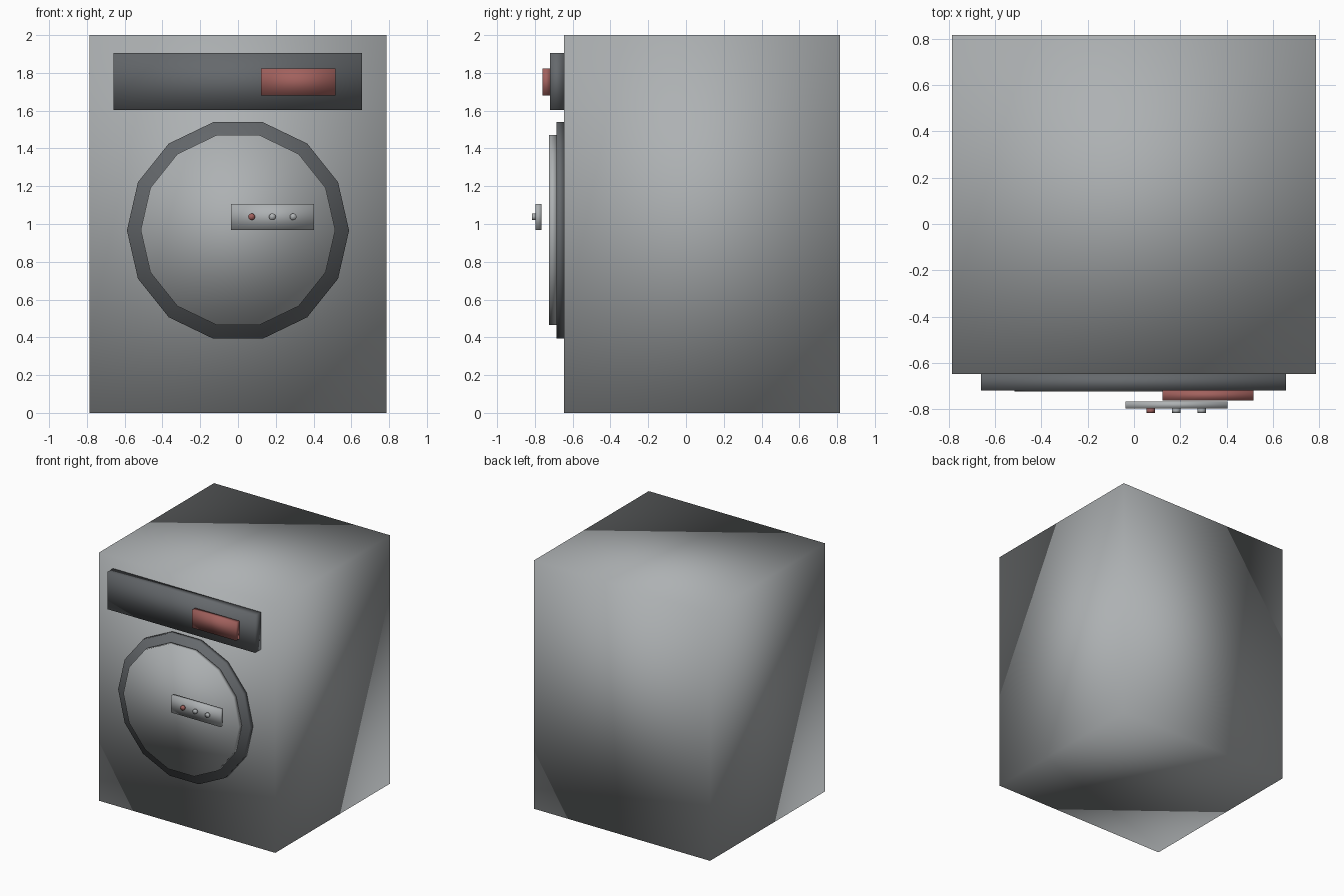
import bpy, bmesh
from math import pi
from mathutils import Matrix, Vector

cube = bpy.data.objects.get("Cube")
if cube:
    bpy.data.objects.remove(cube, do_unlink=True)


def material(name, rgb):
    mat = bpy.data.materials.new(name)
    mat.use_nodes = True
    mat.diffuse_color = (*rgb, 1)
    mat.node_tree.nodes["Principled BSDF"].inputs["Base Color"].default_value = (*rgb, 1)
    return mat


light_grey = material("light grey", (0.42, 0.44, 0.45))
dark_grey = material("dark grey", (0.13, 0.14, 0.15))
red = material("muted red", (0.36, 0.12, 0.11))


def finish(name, bm, mat):
    """Turn the bmesh into a smooth-shaded object."""
    bmesh.ops.recalc_face_normals(bm, faces=bm.faces)
    for face in bm.faces:
        face.smooth = True
    mesh = bpy.data.meshes.new(name)
    bm.to_mesh(mesh)
    bm.free()
    mesh.materials.append(mat)
    obj = bpy.data.objects.new(name, mesh)
    bpy.context.collection.objects.link(obj)
    return obj


def box(name, low, high, mat):
    low, high = Vector(low), Vector(high)
    bm = bmesh.new()
    bmesh.ops.create_cube(bm, size=1)
    bmesh.ops.scale(bm, vec=high - low, verts=bm.verts)
    bmesh.ops.translate(bm, vec=(low + high) / 2, verts=bm.verts)
    return finish(name, bm, mat)


def disc(name, x, z, radius, front, back, mat, sides=14):
    """Low-poly cylinder facing the front, with a corner on the x axis."""
    bm = bmesh.new()
    bmesh.ops.create_cone(bm, cap_ends=True, segments=sides, radius1=radius,
                          radius2=radius, depth=back - front)
    # Put the first corner on the x axis, then lay the axis along y
    first = bm.verts[:][0].co
    spin = Matrix.Rotation(pi / 2 if abs(first.x) < abs(first.y) else 0, 4, 'Z')
    bm.transform(Matrix.Translation((x, (front + back) / 2, z))
                 @ Matrix.Rotation(pi / 2, 4, 'X') @ spin)
    return finish(name, bm, mat)


# Cabinet
box("cabinet", (-0.785, -0.647, 0), (0.785, 0.815, 2), light_grey)

# Control panel and its display
box("control_panel", (-0.66, -0.719, 1.604), (0.657, -0.647, 1.905), dark_grey)
box("display", (0.123, -0.761, 1.68), (0.515, -0.719, 1.824), red)

# Round door: dark rim with a lighter face
disc("door_rim", 0, 0.966, 0.588, -0.686, -0.647, dark_grey)
disc("door_face", 0, 0.968, 0.515, -0.724, -0.686, light_grey)

# Button plate standing off the door, with three buttons
box("button_plate", (-0.037, -0.797, 0.968), (0.403, -0.766, 1.106), light_grey)
for i, mat in enumerate((red, light_grey, light_grey)):
    disc(f"button_{i + 1}", 0.072 + 0.11 * i, 1.038, 0.018, -0.815, -0.797, mat)
